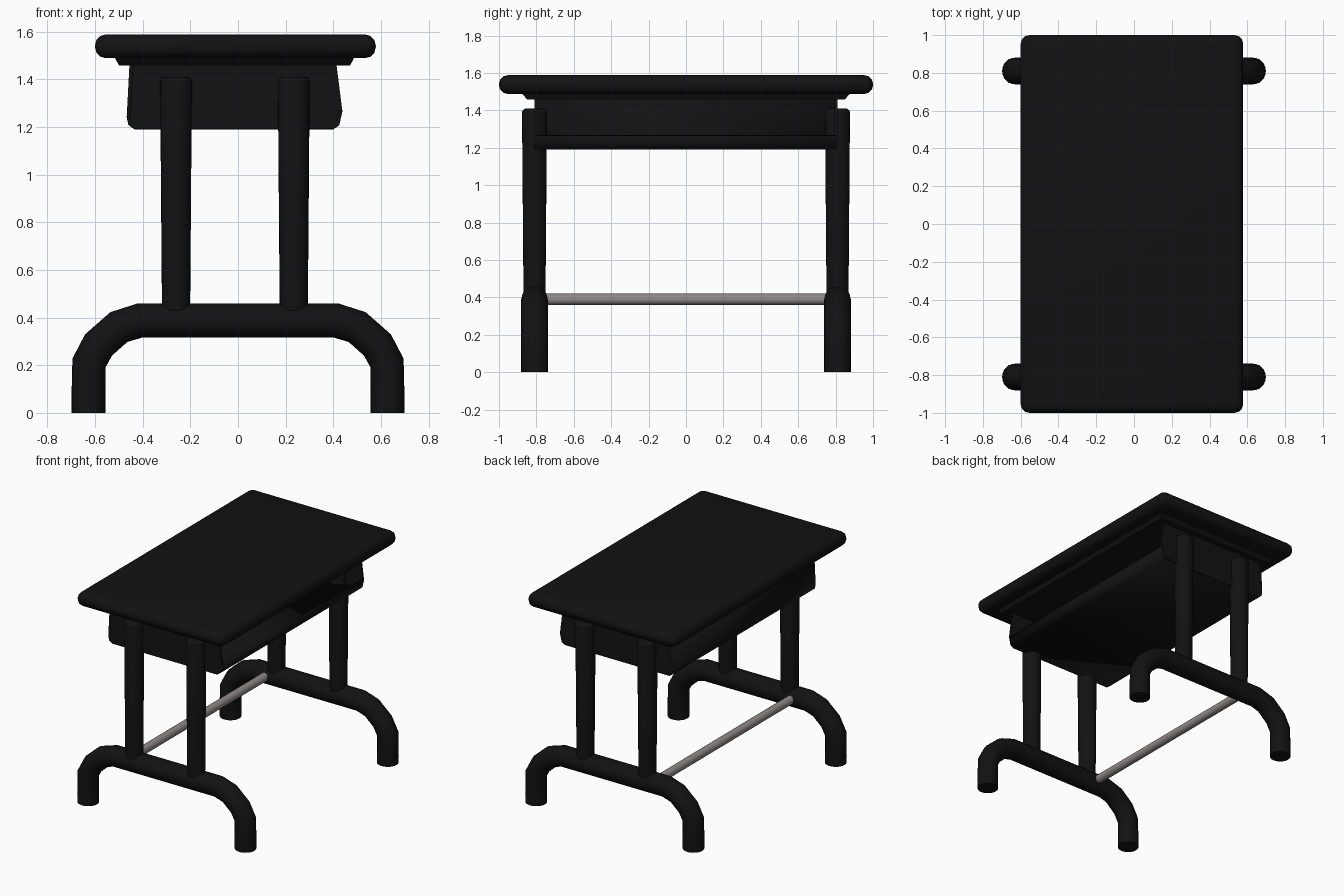
import bpy, bmesh, math
from mathutils import Matrix

if "Cube" in bpy.data.objects:
    bpy.data.objects.remove(bpy.data.objects["Cube"])


def material(name, rgb):
    m = bpy.data.materials.new(name)
    m.diffuse_color = (*rgb, 1)
    m.use_nodes = True
    m.node_tree.nodes["Principled BSDF"].inputs["Base Color"].default_value = m.diffuse_color
    return m


BLACK = material("black_paint", (0.006, 0.006, 0.006))
STEEL = material("bare_steel", (0.28, 0.25, 0.24))


def finish(obj, mat, smooth=True):
    obj.data.materials.append(mat)
    bpy.ops.object.select_all(action='DESELECT')
    obj.select_set(True)
    bpy.context.view_layer.objects.active = obj
    if smooth:
        bpy.ops.object.shade_smooth_by_angle(angle=math.radians(40))
    return obj


def from_bmesh(name, bm, mat, smooth=True):
    bmesh.ops.recalc_face_normals(bm, faces=bm.faces)
    me = bpy.data.meshes.new(name)
    bm.to_mesh(me)
    bm.free()
    obj = bpy.data.objects.new(name, me)
    bpy.context.collection.objects.link(obj)
    return finish(obj, mat, smooth)


def box(name, x0, x1, y0, y1, z0, z1, mat, bevel=0, segments=3):
    bm = bmesh.new()
    bmesh.ops.create_cube(bm, size=1)
    bmesh.ops.scale(bm, vec=(x1 - x0, y1 - y0, z1 - z0), verts=bm.verts)
    bmesh.ops.translate(bm, vec=((x0 + x1) / 2, (y0 + y1) / 2, (z0 + z1) / 2), verts=bm.verts)
    if bevel:
        bmesh.ops.bevel(bm, geom=bm.edges[:], offset=bevel, segments=segments,
                        profile=0.5, affect='EDGES')
    return from_bmesh(name, bm, mat)


def rod(name, r0, r1, length, matrix, mat, round_top=0):
    bm = bmesh.new()
    bmesh.ops.create_cone(bm, cap_ends=True, segments=24, radius1=r0, radius2=r1, depth=length)
    if round_top:
        rim = [e for e in bm.edges if all(v.co.z > 0 for v in e.verts)]
        bmesh.ops.bevel(bm, geom=rim, offset=round_top, segments=3, profile=0.5, affect='EDGES')
    bmesh.ops.transform(bm, matrix=matrix, verts=bm.verts)
    return from_bmesh(name, bm, mat)


def tube(name, points, radius, mat):
    cu = bpy.data.curves.new(name, 'CURVE')
    cu.dimensions = '3D'
    cu.bevel_depth = radius
    cu.bevel_resolution = 4
    cu.use_fill_caps = True
    sp = cu.splines.new('POLY')
    sp.points.add(len(points) - 1)
    for p, co in zip(sp.points, points):
        p.co = (*co, 1)
    tmp = bpy.data.objects.new(name, cu)
    bpy.context.collection.objects.link(tmp)
    bpy.ops.object.select_all(action='DESELECT')
    tmp.select_set(True)
    bpy.context.view_layer.objects.active = tmp
    bpy.ops.object.convert(target='MESH')
    return finish(bpy.context.view_layer.objects.active, mat)


# Tabletop with rounded edges
box("tabletop", -0.60, 0.578, -1, 1, 1.488, 1.588, BLACK, bevel=0.046)

# Flange under the top, narrowing downwards
bm = bmesh.new()
bmesh.ops.create_cube(bm, size=1)
for v in bm.verts:
    top = v.co.z > 0
    sx = -0.52 if v.co.x < 0 else 0.49
    v.co = (sx, math.copysign(0.88 if top else 0.85, v.co.y), 1.495 if top else 1.458)
    if not top:
        v.co.x *= 0.96
from_bmesh("top_flange", bm, BLACK, smooth=False)

# Book tray: a bent sheet for back, floor and front lip, open on the +x side
profile = [(-0.455, 1.47), (-0.467, 1.24), (-0.46, 1.208), (-0.435, 1.19),
           (0.40, 1.19), (0.425, 1.207), (0.438, 1.265)]
bm = bmesh.new()
rows = [[bm.verts.new((x, y, z)) for x, z in profile] for y in (-0.81, 0.81)]
for i in range(len(profile) - 1):
    bm.faces.new((rows[0][i], rows[1][i], rows[1][i + 1], rows[0][i + 1]))
tray = from_bmesh("tray_sheet", bm, BLACK)
mod = tray.modifiers.new("thickness", 'SOLIDIFY')
mod.thickness = 0.015
up = max(tray.data.polygons, key=lambda p: p.area).normal.z > 0
mod.offset = 1 if up else -1

# Tray end panels
for side, name in ((-1, "tray_front_panel"), (1, "tray_back_panel")):
    bm = bmesh.new()
    face = bm.faces.new([bm.verts.new((x, side * 0.81, z))
                         for x, z in profile + [(0.412, 1.47)]])
    ext = bmesh.ops.extrude_face_region(bm, geom=[face], use_keep_orig=True)
    bmesh.ops.translate(bm, vec=(0, -side * 0.015, 0),
                        verts=[g for g in ext["geom"] if isinstance(g, bmesh.types.BMVert)])
    from_bmesh(name, bm, BLACK)

# Leg frames: arched foot tube, rubber feet and two posts at each end
half = [(-0.627, 0.05), (-0.625, 0.21), (-0.585, 0.285), (-0.50, 0.36), (-0.41, 0.388)]
arch = half + [(-x, z) for x, z in reversed(half)]
for y, end in ((-0.81, "front"), (0.81, "back")):
    tube(end + "_foot_arch", [(x, y, z) for x, z in arch], 0.072, BLACK)
    for x, side in ((-0.627, "left"), (0.627, "right")):
        rod(f"{end}_{side}_foot_cap", 0.071, 0.071, 0.11,
            Matrix.Translation((x, y, 0.055)), BLACK)
    for x, side in ((-0.26, "left"), (0.234, "right")):
        rod(f"{end}_{side}_post", 0.059, 0.067, 0.98,
            Matrix.Translation((x, y, 0.92)), BLACK, round_top=0.022)

# Steel footrest rod between the frames
rod("footrest_rod", 0.03, 0.03, 1.56,
    Matrix.Translation((-0.31, 0, 0.39)) @ Matrix.Rotation(math.pi / 2, 4, 'X'), STEEL)
